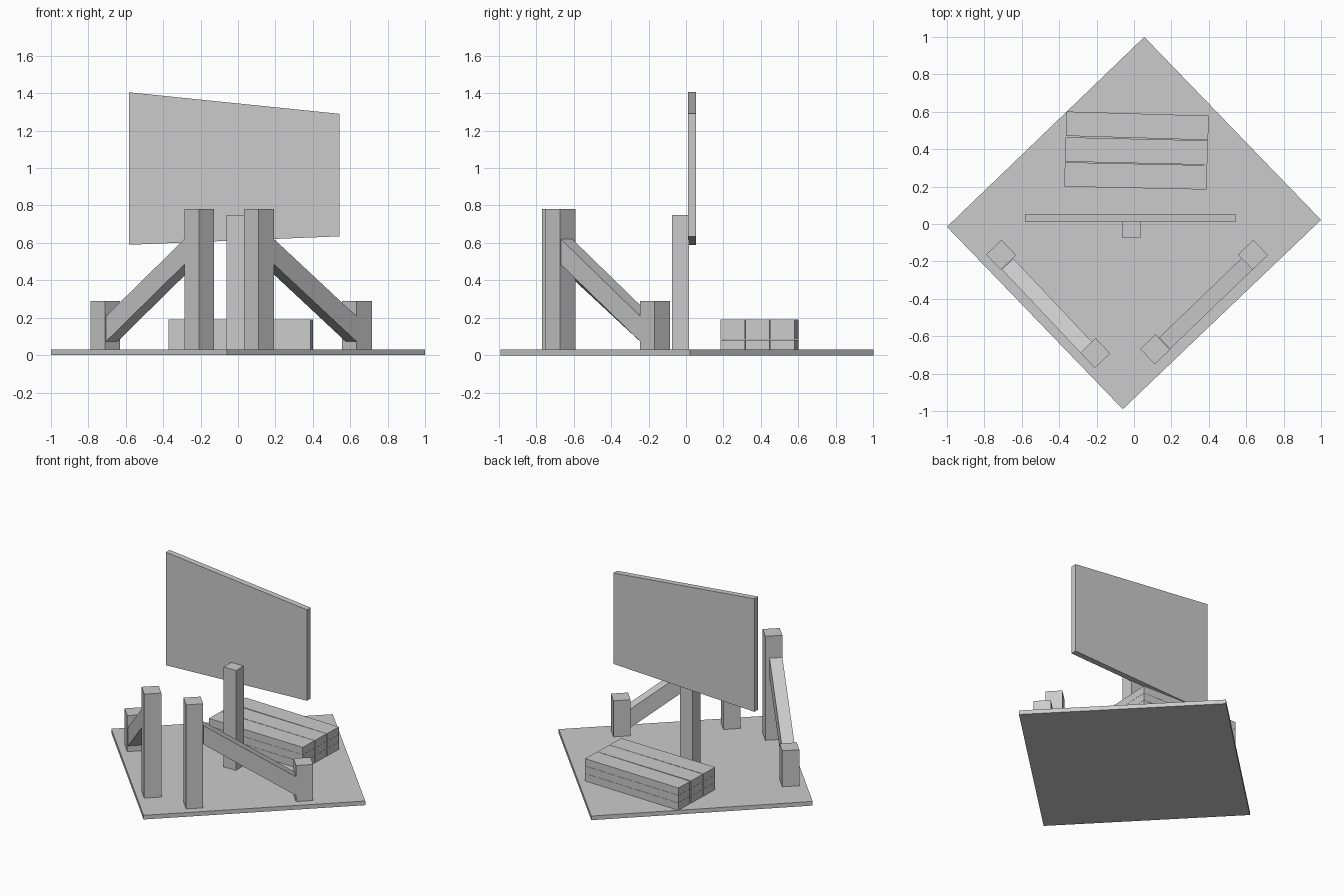
import bpy
from mathutils import Vector, Matrix
from math import radians

if "Cube" in bpy.data.objects:
    bpy.data.objects.remove(bpy.data.objects["Cube"])


def loft(name, a, b):
    """Solid between two matching point loops."""
    n = len(a)
    faces = [tuple(range(n))[::-1], tuple(range(n, 2 * n))]
    faces += [(i, (i + 1) % n, (i + 1) % n + n, i + n) for i in range(n)]
    me = bpy.data.meshes.new(name)
    me.from_pydata([tuple(p) for p in a + b], [], faces)
    ob = bpy.data.objects.new(name, me)
    bpy.context.collection.objects.link(ob)
    # consistent outward normals
    import bmesh
    bm = bmesh.new()
    bm.from_mesh(me)
    bmesh.ops.recalc_face_normals(bm, faces=bm.faces)
    bm.to_mesh(me)
    bm.free()
    return ob


def prism(name, outline, z0, z1):
    return loft(name, [(x, y, z0) for x, y in outline], [(x, y, z1) for x, y in outline])


def block(name, cx, cy, sx, sy, z0, z1, angle=0):
    rot = Matrix.Rotation(radians(angle), 2)
    pts = [Vector((cx, cy)) + rot @ Vector((u * sx / 2, v * sy / 2))
           for u, v in ((-1, -1), (1, -1), (1, 1), (-1, 1))]
    return prism(name, pts, z0, z1)


def rail(name, low, high, inward):
    """Sloping rail with vertical ends, flush with the posts' outer sides."""
    def end(p, z0, z1):
        q = Vector(p) + Vector(inward) * 0.085
        return [(*p, z0), (*q, z0), (*q, z1), (*p, z1)]
    return loft(name, end(low, 0.072, 0.207), end(high, 0.485, 0.62))


FLOOR = 0.03

# Ground slab
prism("ground_slab", [(0.055, 1.0), (-1.0, -0.015), (-0.06, -0.99), (1.0, 0.022)], 0, FLOOR)

# Fence posts
for name, x, y, top, ang in (("left_tall_post", -0.207, -0.69, 0.78, 43.5),
                             ("right_tall_post", 0.113, -0.67, 0.78, 43.5),
                             ("left_short_post", -0.71, -0.165, 0.29, 43.5),
                             ("right_short_post", 0.636, -0.165, 0.29, 43.5)):
    block(name, x, y, 0.113, 0.113, FLOOR, top, ang)

# Broken sloping rails
rail("left_rail", (-0.707, -0.243), (-0.287, -0.688), (0.727, 0.687))
rail("right_rail", (0.635, -0.243), (0.193, -0.668), (-0.693, 0.721))

# Sign post and crooked board
block("sign_post", -0.013, -0.03, 0.097, 0.092, FLOOR, 0.75)
board = [(-0.583, 0.59), (0.543, 0.635), (0.543, 1.29), (-0.583, 1.405)]
loft("sign_board", [(x, 0.011, z) for x, z in board], [(x, 0.053, z) for x, z in board])

# Stack of planks, three by three
for row, (x, y, ang) in enumerate(((0.018, 0.525, -1.7), (0.013, 0.39, -1.3), (0.009, 0.257, -1.2))):
    for layer in range(3):
        z = FLOOR + layer * 0.054
        block(f"plank_{row}_{layer}", x, y, 0.76, 0.13, z, z + 0.053, ang)
